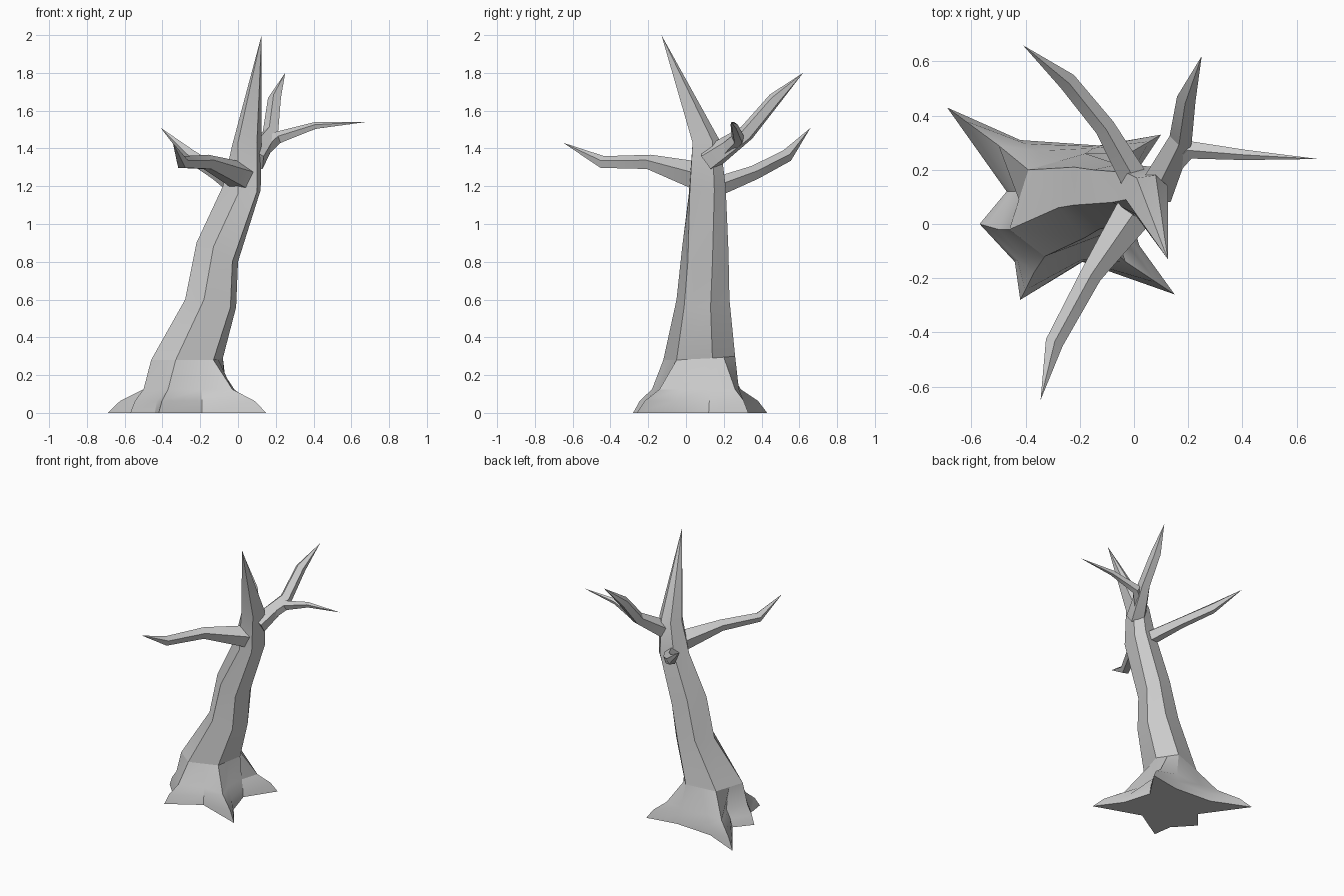
import bpy, bmesh, math
from mathutils import Vector

cube = bpy.data.objects.get("Cube")
if cube:
    bpy.data.objects.remove(cube)

# one bare-wood grey
wood = bpy.data.materials.new("grey wood")
wood.use_nodes = True
grey = (0.6, 0.6, 0.6, 1)
wood.diffuse_color = grey
wood.node_tree.nodes["Principled BSDF"].inputs["Base Color"].default_value = grey


def finish(name, bm):
    bmesh.ops.recalc_face_normals(bm, faces=bm.faces)
    mesh = bpy.data.meshes.new(name)
    bm.to_mesh(mesh)
    bm.free()
    mesh.materials.append(wood)
    obj = bpy.data.objects.new(name, mesh)
    bpy.context.collection.objects.link(obj)
    bpy.ops.object.select_all(action='DESELECT')
    obj.select_set(True)
    bpy.context.view_layer.objects.active = obj
    bpy.ops.object.shade_smooth_by_angle(angle=math.radians(25))
    return obj


def loft(name, rings, tip):
    """Bridge equal-sized rings, cap the first and close the last in a point."""
    bm = bmesh.new()
    loops = [[bm.verts.new(p) for p in ring] for ring in rings]
    n = len(loops[0])
    for a, b in zip(loops, loops[1:]):
        for i in range(n):
            j = (i + 1) % n
            bm.faces.new((a[i], a[j], b[j], b[i]))
    point = bm.verts.new(tip)
    for i in range(n):
        bm.faces.new((loops[-1][i], loops[-1][(i + 1) % n], point))
    bm.faces.new(loops[0])
    return finish(name, bm)


def branch(name, path, tip, sides=5):
    """Tapered crooked limb along (x, y, z, radius) stations."""
    pts = [Vector(p[:3]) for p in path] + [Vector(tip)]
    rings = []
    for i, station in enumerate(path):
        d = (pts[i + 1] - pts[max(i - 1, 0)]).normalized()
        side = d.cross(Vector((0, 0, 1))).normalized()
        up = side.cross(d)
        turn = [2 * math.pi * k / sides + math.pi / 2 for k in range(sides)]
        rings.append([pts[i] + station[3] * (side * math.cos(t) + up * math.sin(t))
                      for t in turn])
    return loft(name, rings, tip)


# six-sided trunk, leaning: each ring runs front-left edge round to left edge
trunk = [
    [(-.33, -.12, .28), (-.13, -.05, .28), (-.08, .14, .29),
     (-.18, .26, .3), (-.39, .2, .28), (-.46, -.02, .28)],
    [(-.18, -.05, .6), (-.04, -.01, .56), (-.01, .13, .56),
     (-.09, .23, .6), (-.22, .21, .62), (-.28, .06, .6)],
    [(-.13, -.02, .88), (-.03, .01, .8), (0, .14, .8),
     (-.04, .225, .85), (-.15, .2, .9), (-.22, .07, .9)],
    [(0, .015, 1.16), (.1, .02, 1.17), (.12, .15, 1.18),
     (.07, .21, 1.2), (-.03, .19, 1.22), (-.08, .08, 1.2)],
    [(0, .04, 1.43), (.1, .035, 1.43), (.125, .14, 1.44),
     (.08, .18, 1.44), (.01, .17, 1.43), (-.03, .09, 1.42)],
]
loft("trunk", trunk, (.125, -.13, 2))

# flared root base: twelve points round, root ridges and valleys
ground = [(-.42, -.28), (-.19, -.14), (.15, -.26), (.02, -.08), (-.04, .12), (.1, .33),
          (-.13, .29), (-.42, .31), (-.69, .43), (-.47, .12), (-.57, 0), (-.44, -.14)]
flare = [(-.37, -.18), (-.19, -.13), (-.03, -.14), (-.07, -.02), (-.06, .13), (-.02, .26),
         (-.15, .28), (-.36, .27), (-.5, .29), (-.42, .12), (-.5, -.02), (-.41, -.12)]
bottom = [Vector((x, y, 0)) for x, y in ground]
upper = [Vector((x, y, .125)) for x, y in flare]
lower = [u.lerp(b, .65) + Vector((0, 0, .02)) for u, b in zip(upper, bottom)]
collar = []
for i, p in enumerate(trunk[0]):
    a, b = Vector(p), Vector(trunk[0][(i + 1) % 6])
    collar += [a, (a + b) / 2]
loft("root_base", [bottom, lower, upper, collar], (-.25, .08, .32))

# bare crooked branches
branch("front_branch", [(.02, .07, 1.25, .08), (-.16, -.19, 1.325, .042),
                        (-.295, -.44, 1.325, .035)], (-.345, -.65, 1.43))
branch("back_upper_branch", [(.08, .12, 1.34, .07), (.175, .32, 1.48, .045),
                             (.195, .47, 1.66, .037)], (.25, .62, 1.8))
branch("left_branch", [(.12, .2, 1.39, .045), (.21, .275, 1.455, .035),
                       (.41, .255, 1.52, .02)], (.68, .24, 1.54))
branch("back_right_branch", [(.01, .15, 1.19, .055), (-.11, .36, 1.27, .04),
                             (-.25, .53, 1.36, .036)], (-.41, .66, 1.51))
